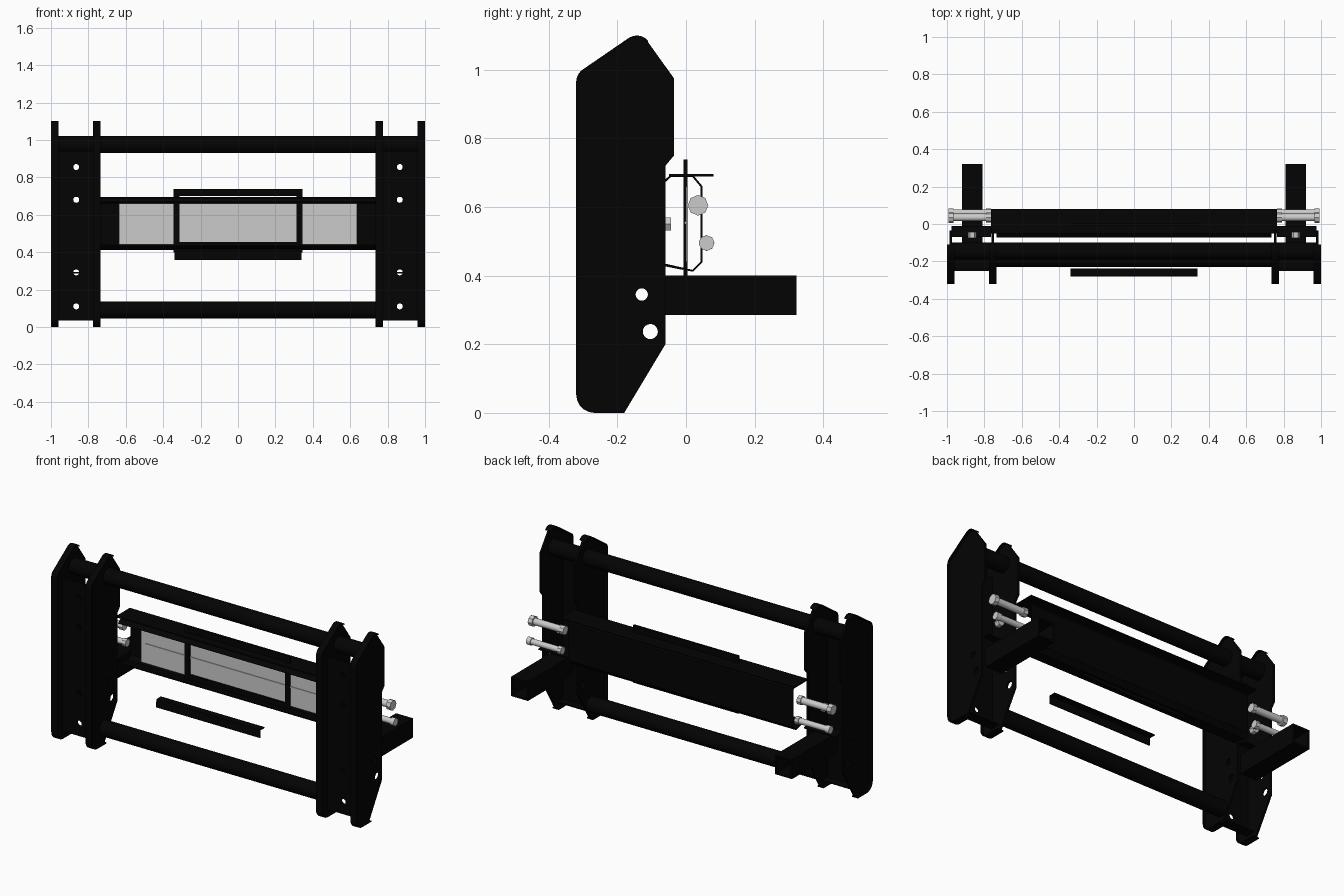
import bpy, bmesh, math
from mathutils import Matrix

if "Cube" in bpy.data.objects:
    bpy.data.objects.remove(bpy.data.objects["Cube"])

black = bpy.data.materials.new("black_paint")
black.diffuse_color = (0.001, 0.001, 0.001, 1)
black.use_nodes = True
black.node_tree.nodes["Principled BSDF"].inputs["Base Color"].default_value = black.diffuse_color

# local (u, v, w) -> world, w being the extrusion direction
AXES = {"x": Matrix(((0, 0, 1, 0), (1, 0, 0, 0), (0, 1, 0, 0), (0, 0, 0, 1))),
        "y": Matrix(((1, 0, 0, 0), (0, 0, 1, 0), (0, 1, 0, 0), (0, 0, 0, 1)))}


def finish(name, me, mat=black, mirror=False):
    ob = bpy.data.objects.new(name, me)
    bpy.context.collection.objects.link(ob)
    if mat:
        me.materials.clear()
        me.materials.append(mat)
    if mirror:
        ob.modifiers.new("mirror", "MIRROR")
    return ob


def circle(u, v, r, n=20):
    return [(u + r * math.cos(2 * math.pi * i / n), v + r * math.sin(2 * math.pi * i / n)) for i in range(n)]


def rect(u0, u1, v0, v1):
    return [(u0, v0), (u1, v0), (u1, v1), (u0, v1)]


def arc(u, v, r, a0, a1, n=5):
    return [(u + r * math.cos(math.radians(a0 + (a1 - a0) * i / n)),
             v + r * math.sin(math.radians(a0 + (a1 - a0) * i / n))) for i in range(n + 1)]


def extrude(name, loops, axis, a, b, mat=black, mirror=False):
    """Filled outline (first loop) with holes (other loops), extruded from a to b."""
    cu = bpy.data.curves.new(name, "CURVE")
    cu.dimensions, cu.fill_mode, cu.extrude = "2D", "BOTH", (b - a) / 2
    for loop in loops:
        sp = cu.splines.new("POLY")
        sp.points.add(len(loop) - 1)
        for p, (u, v) in zip(sp.points, loop):
            p.co = (u, v, 0, 1)
        sp.use_cyclic_u = True
    tmp = bpy.data.objects.new("tmp", cu)
    bpy.context.collection.objects.link(tmp)
    dg = bpy.context.evaluated_depsgraph_get()
    me = bpy.data.meshes.new_from_object(tmp.evaluated_get(dg))
    bpy.data.objects.remove(tmp)
    bm = bmesh.new()
    bm.from_mesh(me)
    bmesh.ops.transform(bm, matrix=AXES[axis] @ Matrix.Translation((0, 0, (a + b) / 2)), verts=bm.verts)
    bmesh.ops.remove_doubles(bm, verts=bm.verts, dist=1e-5)
    bmesh.ops.recalc_face_normals(bm, faces=bm.faces)
    bm.to_mesh(me)
    bm.free()
    me.name = name
    for f in me.polygons:
        f.use_smooth = False
    return finish(name, me, mat, mirror)


def strip(name, path, x0, x1, t, mirror=False):
    """Bent sheet: a (y, z) path swept along x."""
    bm = bmesh.new()
    rows = [[bm.verts.new((x, y, z)) for y, z in path] for x in (x0, x1)]
    for i in range(len(path) - 1):
        bm.faces.new((rows[0][i], rows[0][i + 1], rows[1][i + 1], rows[1][i]))
    me = bpy.data.meshes.new(name)
    bm.to_mesh(me)
    bm.free()
    ob = finish(name, me, black, mirror)
    s = ob.modifiers.new("solid", "SOLIDIFY")
    s.thickness, s.offset = t, 0
    return ob


def rod(name, y, z, r, x0, x1, n=24, mat=None, mirror=False):
    ob = extrude(name, [circle(y, z, r, n)], "x", x0, x1, mat, mirror)
    if n > 8:
        bpy.ops.object.select_all(action="DESELECT")
        bpy.context.view_layer.objects.active = ob
        ob.select_set(True)
        bpy.ops.object.shade_smooth_by_angle(angle=math.radians(35))
    return ob


# four side plates, each a sheet with a wider rim around its front edge
rim = ([(-0.18, 0.003)] + arc(-0.267, 0.053, 0.05, 270, 180) + arc(-0.277, 0.965, 0.04, 180, 125)
       + arc(-0.143, 1.057, 0.04, 122, 38))
step = [(-0.035, 0.975), (-0.035, 0.75), (-0.06, 0.72)]
outline = [(-0.18, 0.0)] + rim[1:] + step + [(-0.06, 0.2)]
holes = [circle(-0.129, 0.345, 0.018), circle(-0.104, 0.237, 0.022)]
for label, x in (("outer", 0.98), ("inner", 0.755)):
    extrude(label + "_side_plate", [outline] + holes, "x", x - 0.006, x + 0.006, mirror=True)
    strip(label + "_plate_front_rim", rim, x - 0.02, x + 0.02, 0.006, mirror=True)

# recessed post plates with bolt holes and a bottom lip
extrude("post_plate", [rect(0.755, 0.98, 0.035, 0.94)] + [circle(0.865, z, 0.016) for z in (0.11, 0.292, 0.68, 0.855)],
        "y", -0.25, -0.238, mirror=True)
strip("post_bottom_lip", [(-0.24, 0.038), (-0.19, 0.038)], 0.755, 0.98, 0.006, mirror=True)

# cross tubes
rod("upper_cross_tube", -0.145, 0.975, 0.046, -0.975, 0.975, 28, black)
rod("lower_cross_tube", -0.185, 0.09, 0.046, -0.755, 0.755, 28, black)

# hollow square mounting arms
extrude("mounting_arm", [rect(0.81, 0.92, 0.285, 0.4), rect(0.82, 0.91, 0.295, 0.39)], "y", -0.105, 0.322, mirror=True)
strip("arm_shelf", [(-0.07, 0.432), (-0.01, 0.42)], 0.765, 0.975, 0.006, mirror=True)

# central open beam
strip("beam_channel", [(-0.07, 0.668), (-0.045, 0.69), (0.02, 0.69), (0.045, 0.66), (0.045, 0.44),
                       (0.02, 0.414), (-0.07, 0.434)], -0.735, 0.735, 0.006)
strip("beam_top_plate", [(-0.05, 0.692), (0.08, 0.692)], -0.765, 0.765, 0.007)

# grey panel with its rib, and the frame around it
extrude("panel", [rect(-0.635, 0.635, 0.44, 0.66)], "y", 0.0, 0.006, None)
extrude("panel_rib", [rect(-0.61, 0.61, 0.55, 0.558)], "y", -0.004, 0.0, None)
extrude("panel_frame", [rect(-0.345, 0.345, 0.398, 0.738), rect(-0.312, 0.312, 0.455, 0.7)], "y", -0.008, 0.005)

# loose angle bracket at the front
strip("front_angle_bracket", [(-0.237, 0.403), (-0.277, 0.403), (-0.277, 0.357)], -0.34, 0.34, 0.006)

# bolts and pins at the beam ends
for label, y, z, r, head in (("upper", 0.035, 0.605, 0.02, 0.03), ("lower", 0.06, 0.495, 0.017, 0.022)):
    rod(label + "_pin", y, z, r, 0.765, 0.98, 16, mirror=True)
    rod(label + "_pin_head", y, z, head, 0.965, 0.992, 8 if label == "upper" else 16, mirror=True)
    rod(label + "_pin_collar", y, z, r + 0.006, 0.765, 0.79, 8, mirror=True)

# nuts behind the posts
extrude("post_nut", [circle(0.865, 0.55, 0.022, 6)], "y", -0.075, -0.044, None, True)
